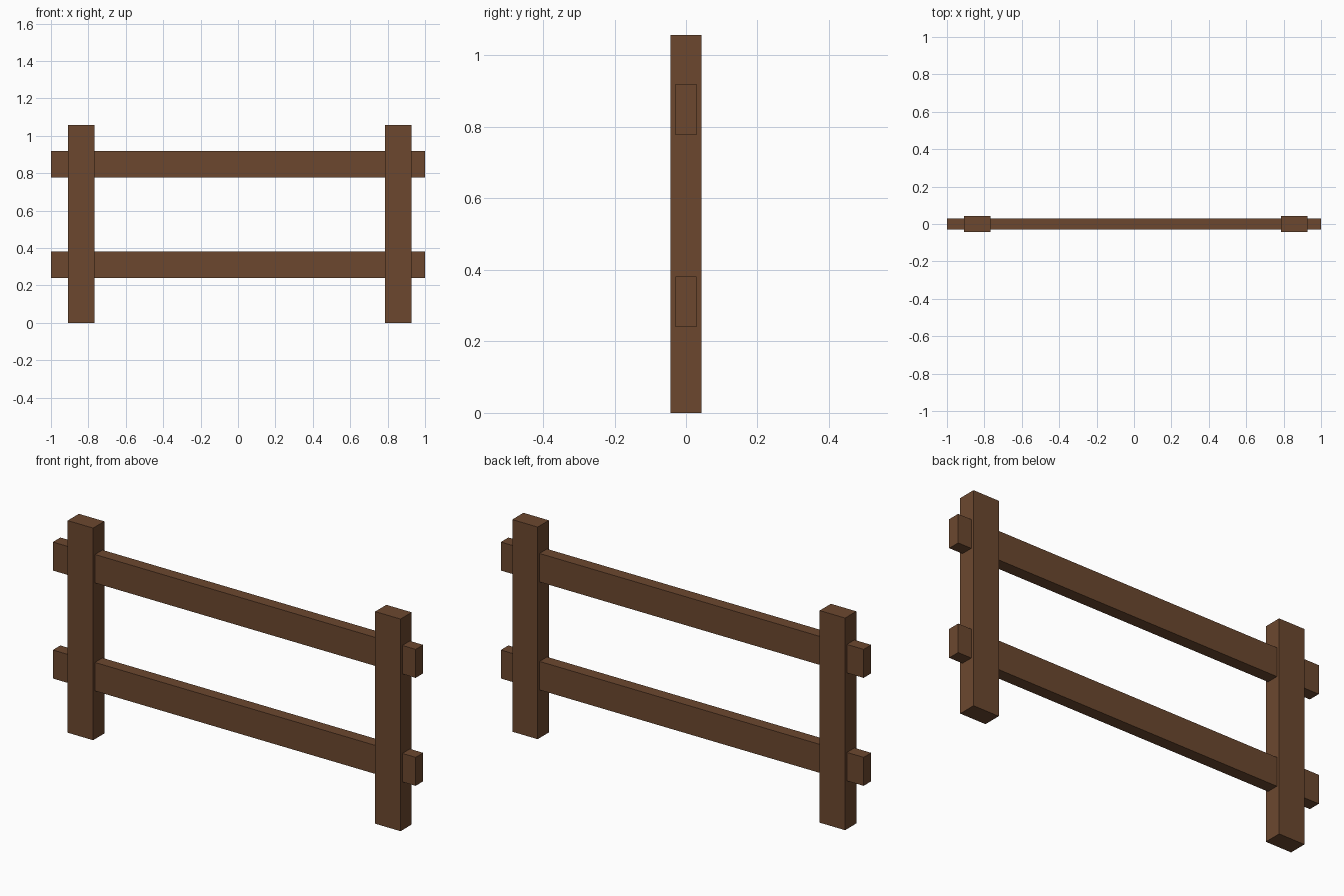
import bpy

# Remove the default object
default = bpy.data.objects.get("Cube")
if default:
    bpy.data.objects.remove(default, do_unlink=True)

# Brown wood
wood = bpy.data.materials.new("brown_wood")
wood.use_nodes = True
color = (0.15, 0.064, 0.028, 1.0)
wood.diffuse_color = color
shader = wood.node_tree.nodes["Principled BSDF"]
shader.inputs["Base Color"].default_value = color
shader.inputs["Roughness"].default_value = 0.9


def beam(name, center, size):
    """Add a square-edged timber."""
    bpy.ops.mesh.primitive_cube_add(size=1, location=center)
    obj = bpy.context.object
    obj.name = name
    obj.scale = size
    bpy.ops.object.transform_apply(location=False, rotation=False, scale=True)
    obj.data.materials.append(wood)
    return obj


# Upright posts
POST_HEIGHT = 1.057
for name, x in (("right_post", -0.838), ("left_post", 0.857)):
    beam(name, (x, 0, POST_HEIGHT / 2), (0.14, 0.088, POST_HEIGHT))

# Horizontal rails running through the posts
for name, z in (("lower_rail", 0.311), ("upper_rail", 0.849)):
    beam(name, (0, 0, z), (2.0, 0.059, 0.142))
